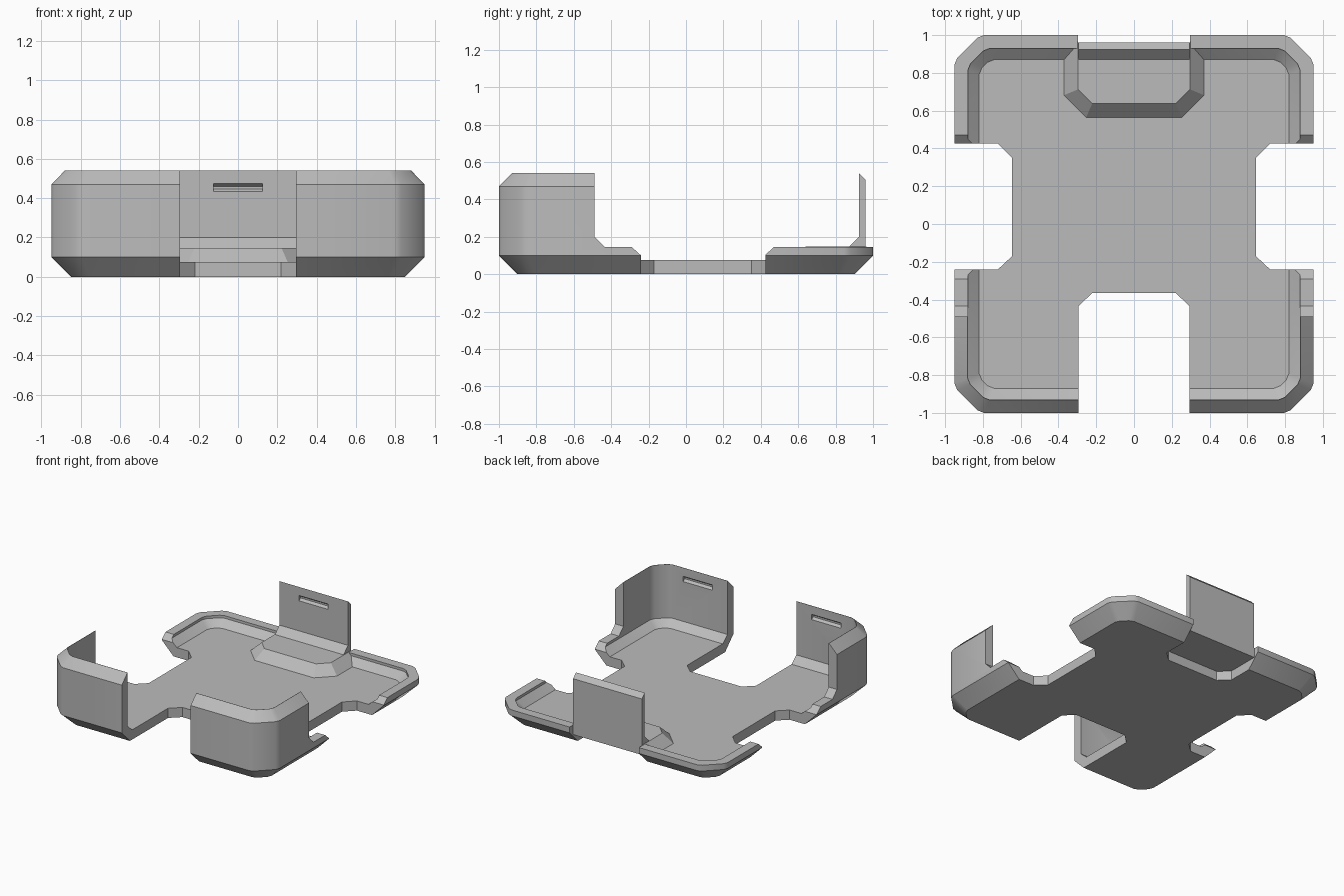
import bpy
import bmesh
from mathutils import Vector

cube = bpy.data.objects.get("Cube")
if cube:
    bpy.data.objects.remove(cube)

grey = bpy.data.materials.new("plain_grey")
grey.use_nodes = True
grey.diffuse_color = (0.5, 0.5, 0.5, 1)
grey.node_tree.nodes["Principled BSDF"].inputs["Base Color"].default_value = grey.diffuse_color


def loft(name, rings):
    """Closed solid through rings of equal point count."""
    bm = bmesh.new()
    loops = [[bm.verts.new(p) for p in ring] for ring in rings]
    n = len(loops[0])
    for a, b in zip(loops, loops[1:]):
        for i in range(n):
            j = (i + 1) % n
            bm.faces.new((a[i], a[j], b[j], b[i]))
    bm.faces.new(loops[0][::-1])
    bm.faces.new(loops[-1])
    bmesh.ops.recalc_face_normals(bm, faces=bm.faces)
    mesh = bpy.data.meshes.new(name)
    bm.to_mesh(mesh)
    bm.free()
    mesh.materials.append(grey)
    obj = bpy.data.objects.new(name, mesh)
    bpy.context.collection.objects.link(obj)
    return obj


def prism_z(name, pts, z0, z1):
    return loft(name, [[(x, y, z) for x, y in pts] for z in (z0, z1)])


def prism_x(name, pts, x0, x1):
    return loft(name, [[(x, y, z) for y, z in pts] for x in (x0, x1)])


def combine(target, other, operation):
    mod = target.modifiers.new(operation, 'BOOLEAN')
    mod.operation = operation
    mod.solver = 'EXACT'
    mod.object = other
    bpy.context.view_layer.objects.active = target
    bpy.ops.object.modifier_apply(modifier=mod.name)
    bpy.data.objects.remove(other)


def mirrored(half):
    """Complete an outline across x = 0."""
    return half + [(-x, y) for x, y in reversed(half)]


def ring(inset, z, soft=0.02):
    """Rectangle with softened chamfered corners."""
    hx, hy = 0.95 - inset, 1 - inset
    c = 0.135 - 0.586 * inset
    d = soft * 0.7
    quarter = [(hx, hy - c - soft), (hx - d, hy - c + d),
               (hx - c + d, hy - d), (hx - c - soft, hy)]
    right = [(x, -y) for x, y in reversed(quarter)] + quarter
    return [Vector((x, y, z)) for x, y in mirrored(right)]


# Chamfered shell, hollowed out
tray = loft("tray", [ring(0.1, 0), ring(0, 0.1), ring(0, 0.47), ring(0.069, 0.54)])
combine(tray, loft("cavity", [ring(0.13, 0.075), ring(0.071, 0.125), ring(0.071, 0.7)]),
        'DIFFERENCE')

# Low rim behind the tall front corners
combine(tray, prism_x("rim_cut", [
    (-0.49, 0.7), (-0.49, 0.2), (-0.435, 0.145), (-0.29, 0.145), (-0.24, 0.1),
    (0.42, 0.1), (0.47, 0.145), (1.1, 0.145), (1.1, 0.7)], -1.2, 1.2), 'DIFFERENCE')


# Raised platform at the back
def platform_ring(hx, front, cx, cy, z):
    return [(x, y, z) for x, y in mirrored([(hx, 0.965), (hx, front + cy), (hx - cx, front)])]


combine(tray, loft("platform", [platform_ring(0.375, 0.56, 0.12, 0.12, 0.07),
                                platform_ring(0.296, 0.638, 0.075, 0.075, 0.147)]), 'UNION')

# Upright back tab
combine(tray, prism_x("back_tab", [
    (0.86, 0.09), (0.87, 0.145), (0.925, 0.2), (0.925, 0.54), (0.975, 0.49),
    (0.975, 0.06), (0.86, 0.06)], -0.294, 0.294), 'UNION')

# Recess under the platform, and the slice behind the tab
combine(tray, prism_z("under_recess", mirrored([(0.296, 1.1), (0.296, 0.71), (0.22, 0.64)]),
                      -0.1, 0.072), 'DIFFERENCE')
combine(tray, prism_z("back_slice", mirrored([(0.296, 1.1), (0.296, 0.96)]), -0.2, 0.8),
        'DIFFERENCE')

# Front opening
combine(tray, prism_z("front_opening",
                      mirrored([(0.295, -1.1), (0.295, -0.435), (0.22, -0.365)]), -0.2, 0.8),
        'DIFFERENCE')

# Side openings
for s in (-1, 1):
    pts = [(1.1, 0.425), (0.72, 0.425), (0.645, 0.35), (0.645, -0.17),
           (0.72, -0.24), (1.1, -0.24)]
    combine(tray, prism_z("side_opening", [(s * x, y) for x, y in pts], -0.2, 0.8),
            'DIFFERENCE')

# Shallow latch grooves on the inner faces
for x, y, s in ((0, 0.925, 1), (-0.55, -0.929, -1), (0.55, -0.929, -1)):
    pts = [(y - s * 0.01, 0.433), (y, 0.433), (y + s * 0.02, 0.447),
           (y + s * 0.02, 0.46), (y, 0.474), (y - s * 0.01, 0.474)]
    combine(tray, prism_x("groove", pts, x - 0.125, x + 0.125), 'DIFFERENCE')

# Smooth the corners, keep the chamfers crisp
bpy.ops.object.select_all(action='DESELECT')
tray.select_set(True)
bpy.context.view_layer.objects.active = tray
bpy.ops.object.shade_smooth_by_angle(angle=0.5)
